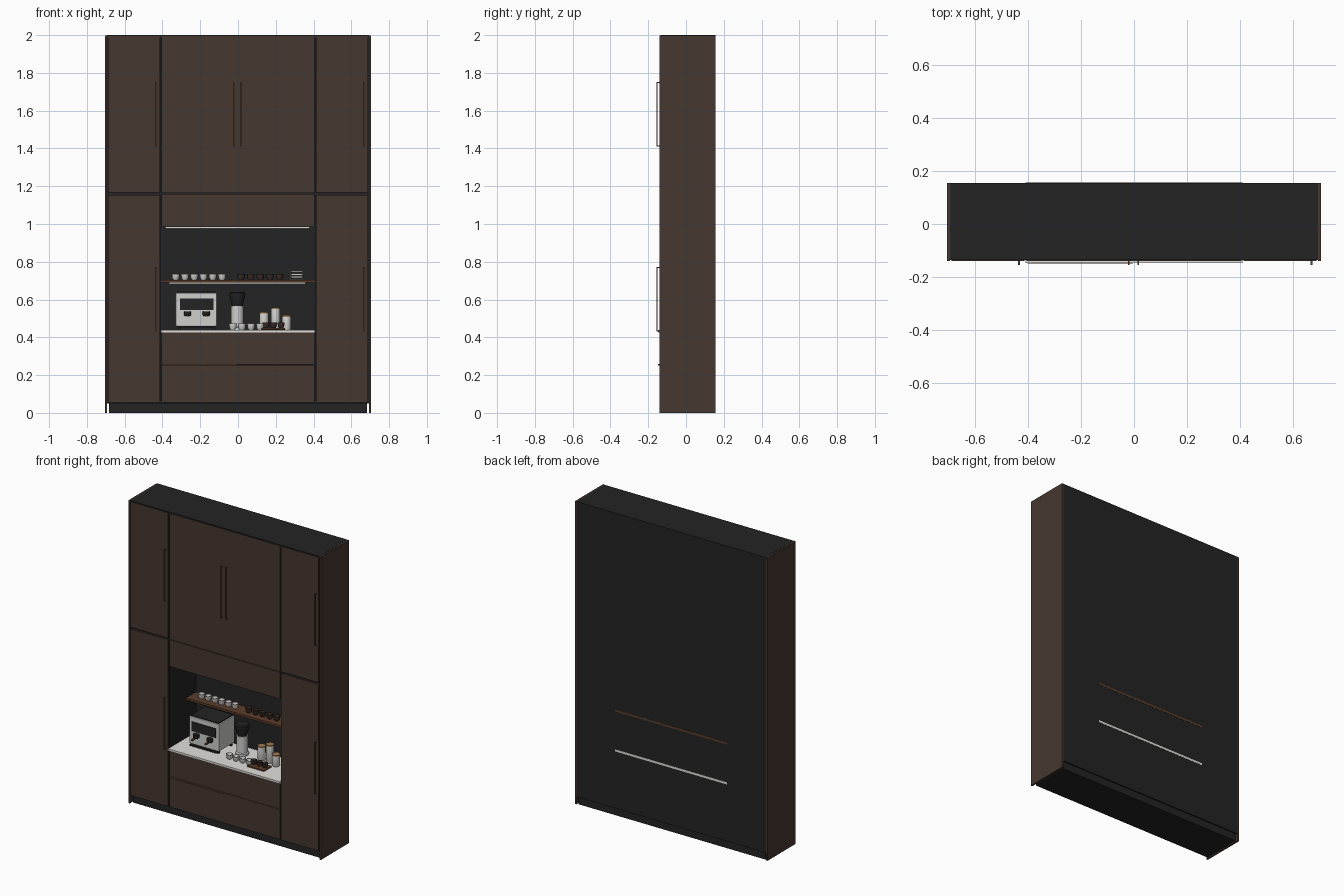
import bpy, bmesh, math

if "Cube" in bpy.data.objects:
    bpy.data.objects.remove(bpy.data.objects["Cube"])


def mat(name, r, g, b):
    m = bpy.data.materials.new(name)
    m.diffuse_color = (r, g, b, 1)
    m.use_nodes = True
    m.node_tree.nodes["Principled BSDF"].inputs["Base Color"].default_value = m.diffuse_color
    return m


BROWN = mat("dark_brown_veneer", 0.060, 0.038, 0.030)
BLACK = mat("black_carcass", 0.0175, 0.0175, 0.0175)
BRONZE = mat("bronze", 0.11, 0.065, 0.035)
WOOD = mat("walnut", 0.105, 0.046, 0.024)
STONE = mat("white_stone", 0.75, 0.74, 0.71)
SILVER = mat("light_metal", 0.62, 0.62, 0.60)
DARK = mat("dark_ceramic", 0.045, 0.028, 0.022)
LIGHT = mat("light_strip", 0.75, 0.72, 0.66)
TAN = mat("tan_lid", 0.35, 0.20, 0.09)


def finish(name, bm, m):
    bmesh.ops.recalc_face_normals(bm, faces=bm.faces)
    me = bpy.data.meshes.new(name)
    bm.to_mesh(me)
    bm.free()
    me.materials.append(m)
    ob = bpy.data.objects.new(name, me)
    bpy.context.collection.objects.link(ob)
    return ob


def box(name, x0, x1, y0, y1, z0, z1, m, bevel=0):
    bm = bmesh.new()
    bmesh.ops.create_cube(bm, size=1)
    for v in bm.verts:
        v.co = ((x0 + x1) / 2 + v.co.x * (x1 - x0),
                (y0 + y1) / 2 + v.co.y * (y1 - y0),
                (z0 + z1) / 2 + v.co.z * (z1 - z0))
    if bevel:
        bmesh.ops.bevel(bm, geom=bm.edges[:], offset=bevel, segments=2,
                        affect='EDGES', profile=0.5)
    return finish(name, bm, m)


def lathe(name, x, y, z, profile, m, n=20):
    """Revolve (radius, height) points around a vertical axis."""
    bm = bmesh.new()
    rings = [[bm.verts.new((x + r * math.cos(2 * math.pi * i / n),
                            y + r * math.sin(2 * math.pi * i / n), z + h))
              for i in range(n)] for r, h in profile]
    for a, b in zip(rings, rings[1:]):
        for i in range(n):
            j = (i + 1) % n
            bm.faces.new((a[i], a[j], b[j], b[i]))
    bm.faces.new(rings[0])
    bm.faces.new(rings[-1])
    ob = finish(name, bm, m)
    bpy.context.view_layer.objects.active = ob
    ob.select_set(True)
    bpy.ops.object.shade_smooth_by_angle(angle=math.radians(35))
    ob.select_set(False)
    return ob


def cup(name, x, y, z, m, s=1.0):
    prof = [(0.012, 0), (0.018, 0.008), (0.021, 0.032), (0.018, 0.032), (0.013, 0.006)]
    lathe(name, x, y, z, [(r * s, h * s) for r, h in prof], m)


FRONT, BACK = -0.14, 0.155
DOOR = -0.127          # back face of the door fronts
NX = 0.408             # half width of the niche

# Carcass: sides, back, top, bottom, dividers and fixed shelves
for s, side in ((-1, "left"), (1, "right")):
    a, b = sorted((s * 0.693, s * 0.704))
    box(side + "_side_panel", a, b, FRONT, BACK, 0, 1.999, BROWN)
    a, b = sorted((s * 0.676, s * 0.693))
    box(side + "_inner_wall", a, b, DOOR, BACK, 0.05, 1.99, BLACK)
    a, b = sorted((s * NX, s * (NX + 0.014)))
    box(side + "_divider", a, b, DOOR - 0.003, BACK - 0.01, 0.05, 1.99, BLACK)
box("back_panel", -0.693, 0.693, 0.143, BACK, 0.05, 1.99, BLACK)
box("top_panel", -0.693, 0.693, -0.136, BACK, 1.985, 2.0, BLACK)
box("bottom_panel", -0.693, 0.693, DOOR, BACK, 0.05, 0.065, BLACK)
box("middle_panel", -0.68, 0.68, DOOR, 0.15, 1.15, 1.17, BLACK)
box("niche_ceiling", -NX, NX, DOOR, 0.15, 0.985, 0.998, BLACK)
box("plinth", -0.683, 0.683, -0.118, 0.147, 0, 0.05, BLACK)

# Door and drawer fronts
for s, side in ((-1, "left"), (1, "right")):
    a, b = sorted((s * 0.412, s * 0.687))
    box(side + "_tall_upper_door", a, b, FRONT, DOOR, 1.166, 1.994, BROWN)
    box(side + "_tall_lower_door", a, b, FRONT, DOOR, 0.055, 1.154, BROWN)
    a, b = sorted((s * 0.0008, s * 0.404))
    box(side + "_centre_door", a, b, FRONT, DOOR, 1.163, 1.994, BROWN)
box("niche_fascia", -0.404, 0.404, FRONT, DOOR, 0.983, 1.159, BROWN)
box("upper_drawer_front", -0.404, 0.404, FRONT, DOOR, 0.256, 0.425, BROWN)
box("lower_drawer_front", -0.404, 0.404, FRONT, DOOR, 0.055, 0.254, BROWN)

# Pull handles: slim bar on two posts
for i, (x, z) in enumerate(((-0.433, 1.41), (-0.02, 1.41), (0.016, 1.41),
                            (0.668, 1.41), (-0.433, 0.43), (0.668, 0.43))):
    n = "door_handle_%d" % (i + 1)
    w = 0.0035
    box(n + "_bar", x - w, x + w, -0.155, -0.150, z, z + 0.342, BRONZE)
    for k, zz in enumerate((z, z + 0.336)):
        box(n + "_post_%d" % k, x - w, x + w, -0.151, -0.139, zz, zz + 0.006, BRONZE)
box("drawer_handle", -0.40, -0.004, -0.148, -0.139, 0.250, 0.258, BRONZE)

# Niche: counter, shelf and light strips
box("counter", -NX, NX, -0.147, 0.1565, 0.426, 0.440, STONE)
box("niche_shelf", -NX, NX, 0.04, 0.1565, 0.690, 0.704, WOOD)
box("upper_light_strip", -0.385, 0.378, -0.06, -0.05, 0.977, 0.985, LIGHT)
box("lower_light_strip", -0.365, 0.357, 0.055, 0.065, 0.683, 0.690, LIGHT)

# Coffee machine
MY = -0.04
box("machine_body", -0.33, -0.112, MY, 0.125, 0.458, 0.636, SILVER, 0.004)
box("machine_top_tray", -0.322, -0.12, MY + 0.01, 0.12, 0.635, 0.642, BLACK)
box("machine_window", -0.308, -0.131, MY - 0.006, MY + 0.002, 0.546, 0.606, BLACK)
box("machine_drip_tray", -0.318, -0.124, MY - 0.012, MY + 0.02, 0.449, 0.459, BLACK)
for x in (-0.318, -0.134):
    for y in (MY + 0.008, 0.10):
        box("machine_foot", x, x + 0.014, y, y + 0.014, 0.44, 0.46, BLACK)
for x in (-0.268, -0.168):
    lathe("group_head", x, MY - 0.014, 0.512, [(0.015, 0), (0.019, 0.006), (0.019, 0.026)], BLACK)
    box("filter_handle", x - 0.006, x + 0.006, MY - 0.062, MY - 0.025, 0.510, 0.521, WOOD, 0.002)

# Grinder
lathe("grinder_base", -0.004, 0.05, 0.44,
      [(0.040, 0), (0.040, 0.012), (0.034, 0.018), (0.034, 0.125)], SILVER, 28)
lathe("grinder_hopper", -0.004, 0.05, 0.565,
      [(0.028, 0), (0.041, 0.05), (0.043, 0.062), (0.043, 0.07), (0.036, 0.075)], BLACK, 28)

# Cups on the shelf and counter
for i in range(6):
    cup("white_shelf_cup_%d" % (i + 1), -0.33 + i * 0.049, 0.09, 0.704, STONE)
for i in range(5):
    cup("dark_shelf_cup_%d" % (i + 1), 0.016 + i * 0.051, 0.09, 0.704, DARK)
for i in range(4):
    cup("counter_cup_%d" % (i + 1), -0.027 + i * 0.048, -0.05, 0.44, STONE)

# Small rack at the end of the shelf
box("rack_core", 0.282, 0.338, 0.07, 0.12, 0.710, 0.745, BLACK)
for z in (0.706, 0.718, 0.730, 0.746):
    box("rack_rail", 0.275, 0.345, 0.064, 0.126, z, z + 0.004, SILVER)
for x in (0.275, 0.341):
    for y in (0.064, 0.122):
        box("rack_post", x, x + 0.004, y, y + 0.004, 0.704, 0.75, SILVER)

# Tray with dark cups, and lidded canisters behind it
box("serving_tray", 0.125, 0.25, -0.085, -0.005, 0.44, 0.449, WOOD, 0.002)
for i in range(3):
    cup("tray_cup_%d" % (i + 1), 0.148 + i * 0.04, -0.045, 0.449, DARK, 0.9)
for i, (x, y, h) in enumerate(((0.138, 0.05, 0.085), (0.199, 0.05, 0.11), (0.257, 0.03, 0.068))):
    lathe("canister_%d" % (i + 1), x, y, 0.44, [(0.022, 0), (0.024, 0.003), (0.024, h)], STONE)
    lathe("canister_lid_%d" % (i + 1), x, y, 0.44 + h, [(0.0245, 0), (0.0245, 0.009)], TAN)
